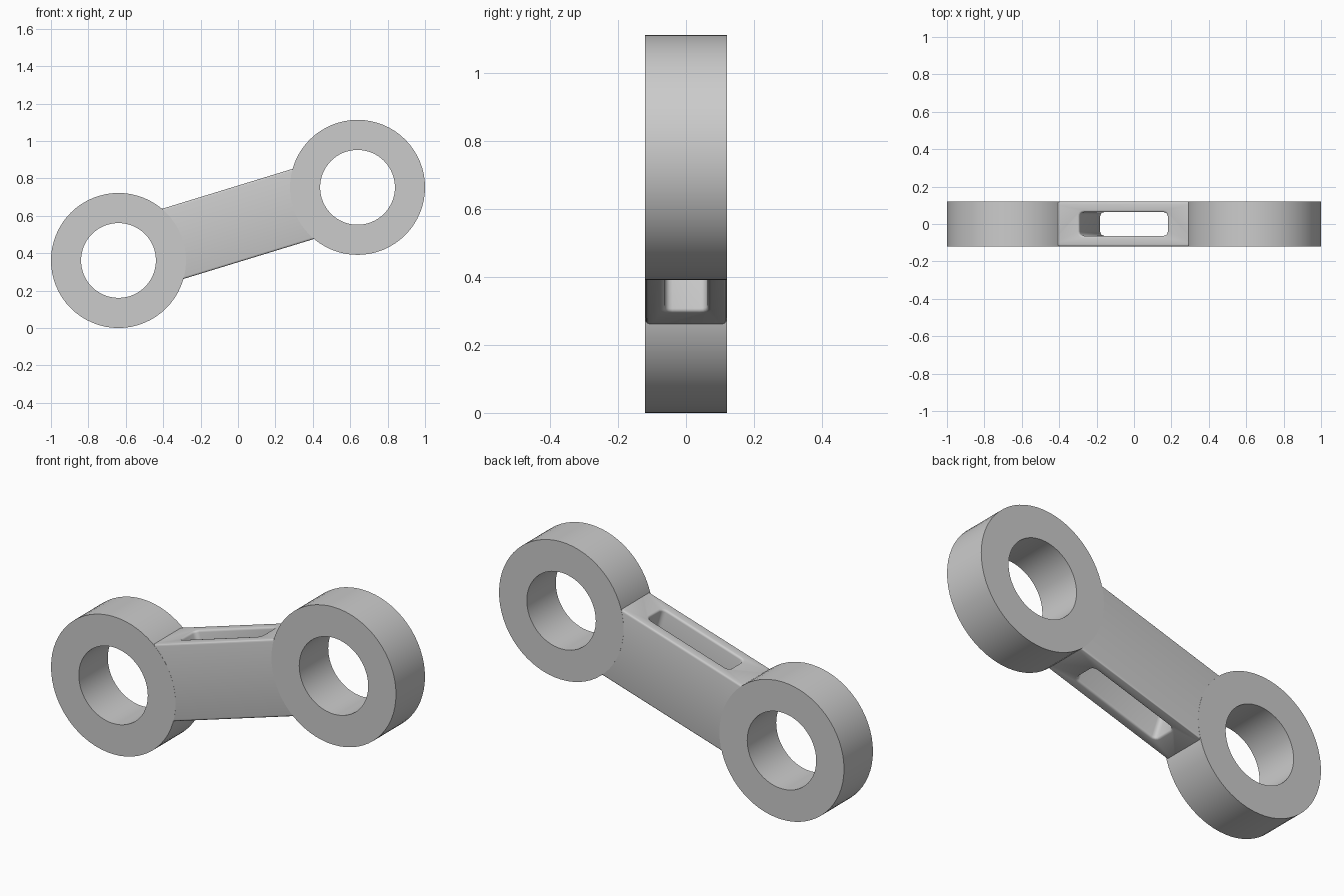
import bpy, bmesh, math
from mathutils import Matrix

if "Cube" in bpy.data.objects:
    bpy.data.objects.remove(bpy.data.objects["Cube"])

RING_A, RING_B = (-0.639, 0.361), (0.639, 0.752)   # ring centres (x, z)
R_OUT, R_IN, HALF_W = 0.361, 0.20, 0.12
SEG = 64


def smooth(ob):
    bpy.ops.object.select_all(action='DESELECT')
    bpy.context.view_layer.objects.active = ob
    ob.select_set(True)
    bpy.ops.object.shade_smooth_by_angle(angle=math.radians(35))


def ring(name, centre):
    """Flat-sided eye with a round hole along y."""
    bm = bmesh.new()
    profile = [(R_OUT, -HALF_W), (R_OUT, HALF_W), (R_IN, HALF_W), (R_IN, -HALF_W)]
    loops = []
    for i in range(SEG):
        a = 2 * math.pi * i / SEG
        loops.append([bm.verts.new((r * math.cos(a), y, r * math.sin(a))) for r, y in profile])
    for i in range(SEG):
        p, q = loops[i], loops[(i + 1) % SEG]
        for j in range(4):
            k = (j + 1) % 4
            bm.faces.new((p[j], p[k], q[k], q[j]))
    bmesh.ops.recalc_face_normals(bm, faces=bm.faces)
    me = bpy.data.meshes.new(name)
    bm.to_mesh(me)
    bm.free()
    ob = bpy.data.objects.new(name, me)
    bpy.context.collection.objects.link(ob)
    ob.location = (centre[0], 0, centre[1])
    smooth(ob)


def rounded_rect(hx, hy, r, n=4):
    pts = []
    for k, (sx, sy) in enumerate(((1, 1), (-1, 1), (-1, -1), (1, -1))):
        for i in range(n + 1):
            a = math.pi / 2 * (k + i / n)
            pts.append((sx * (hx - r) + r * math.cos(a), sy * (hy - r) + r * math.sin(a)))
    return pts


def add_loop(cu, pts):
    sp = cu.splines.new('POLY')
    sp.points.add(len(pts) - 1)
    for p, (x, y) in zip(sp.points, pts):
        p.co = (x, y, 0, 1)
    sp.use_cyclic_u = True


ring("lower_eye", RING_A)
ring("upper_eye", RING_B)

# Connecting bar with a through slot and softened edges
B = 0.011
HX, HY, HZ = 0.42, HALF_W - 0.0006, 0.196
cu = bpy.data.curves.new("bar_outline", 'CURVE')
cu.dimensions = '2D'
cu.fill_mode = 'BOTH'
cu.extrude = HZ - B
cu.bevel_depth = B
cu.bevel_resolution = 2
x, y = HX - B, HY - B
add_loop(cu, [(x, y), (-x, y), (-x, -y), (x, -y)])
add_loop(cu, rounded_rect(0.246 + B, 0.063 + B, 0.022 + B))
tmp = bpy.data.objects.new("bar_outline", cu)
bpy.context.collection.objects.link(tmp)
dg = bpy.context.evaluated_depsgraph_get()
me = bpy.data.meshes.new_from_object(tmp.evaluated_get(dg))
bpy.data.objects.remove(tmp)
bm = bmesh.new()
bm.from_mesh(me)
bmesh.ops.remove_doubles(bm, verts=bm.verts, dist=1e-5)
bmesh.ops.recalc_face_normals(bm, faces=bm.faces)
tilt = math.atan2(RING_B[1] - RING_A[1], RING_B[0] - RING_A[0])
mid_z = (RING_A[1] + RING_B[1]) / 2
bm.transform(Matrix.Translation((0, 0, mid_z)) @ Matrix.Rotation(-tilt, 4, 'Y'))
bm.to_mesh(me)
bm.free()
bar = bpy.data.objects.new("slotted_bar", me)
bpy.context.collection.objects.link(bar)
smooth(bar)
